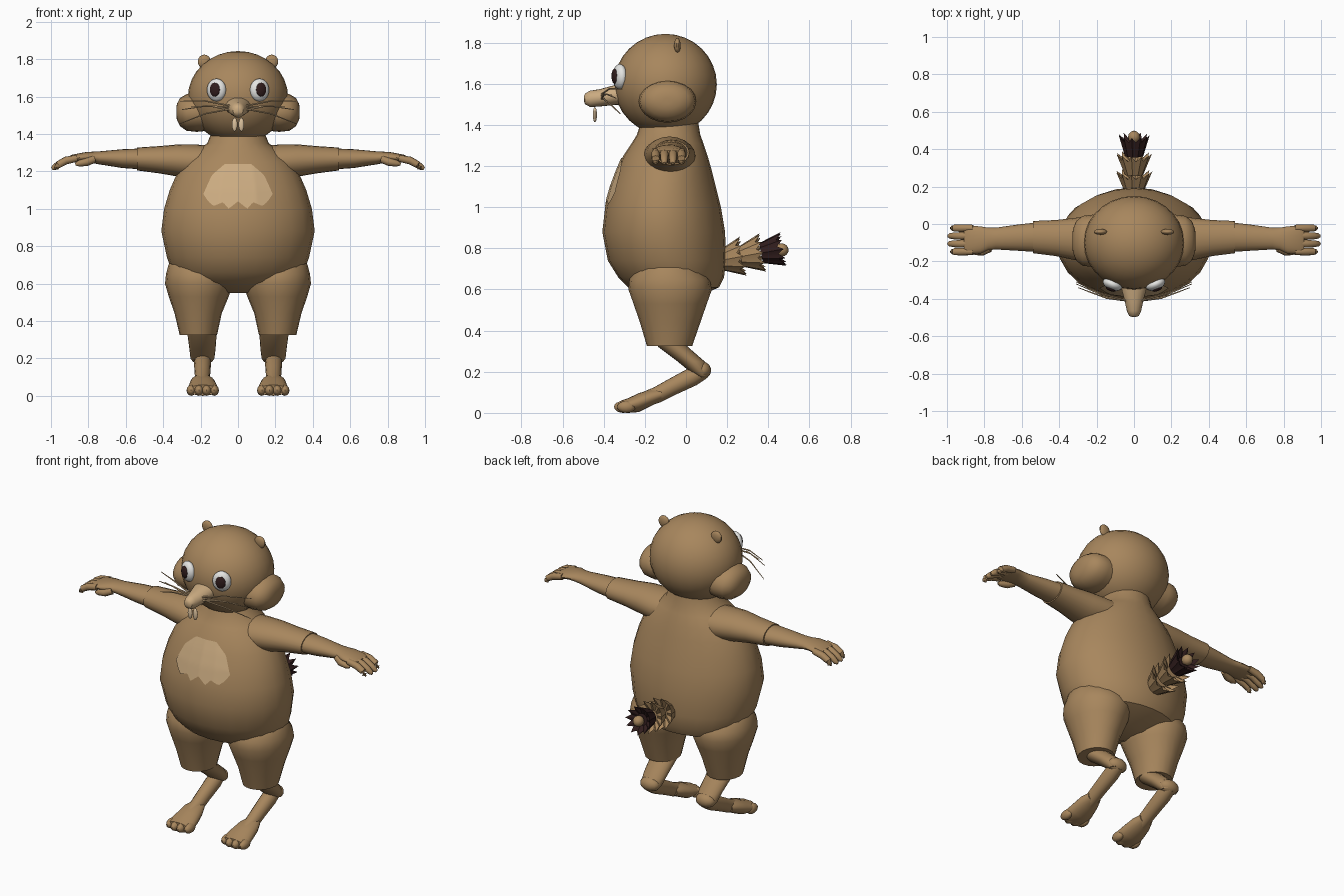
import bpy, bmesh, math
from mathutils import Vector, Matrix
from mathutils.bvhtree import BVHTree

cube = bpy.data.objects.get("Cube")
if cube:
    bpy.data.objects.remove(cube)


def material(name, r, g, b):
    m = bpy.data.materials.new(name)
    m.use_nodes = True
    m.diffuse_color = (r, g, b, 1)
    m.node_tree.nodes["Principled BSDF"].inputs["Base Color"].default_value = (r, g, b, 1)
    return m


fur = material("brown fur", 0.39, 0.24, 0.11)
tan = material("light tan", 0.60, 0.41, 0.22)
cream = material("tooth cream", 0.72, 0.54, 0.34)
white = material("eye white", 0.78, 0.78, 0.76)
dark = material("dark brown", 0.03, 0.012, 0.012)


def finish(name, bm, mat, angle=40):
    bmesh.ops.recalc_face_normals(bm, faces=bm.faces[:])
    mesh = bpy.data.meshes.new(name)
    bm.to_mesh(mesh)
    bm.free()
    mesh.materials.append(mat)
    ob = bpy.data.objects.new(name, mesh)
    bpy.context.collection.objects.link(ob)
    bpy.ops.object.select_all(action='DESELECT')
    ob.select_set(True)
    bpy.context.view_layer.objects.active = ob
    bpy.ops.object.shade_smooth_by_angle(angle=math.radians(angle))
    return ob


def skin(name, rings, mat, angle=40):
    """Join closed rings of points and cap both ends."""
    bm = bmesh.new()
    vs = [[bm.verts.new(p) for p in ring] for ring in rings]
    n = len(vs[0])
    for a, b in zip(vs, vs[1:]):
        for i in range(n):
            j = (i + 1) % n
            bm.faces.new((a[i], a[j], b[j], b[i]))
    bm.faces.new(vs[0])
    bm.faces.new(vs[-1])
    return finish(name, bm, mat, angle)


def circle(c, u, v, n):
    return [c + u * math.cos(t) + v * math.sin(t)
            for t in (2 * math.pi * i / n for i in range(n))]


def loft(name, axis, rings, mat, side=1, n=20):
    """Rings are (position on axis, centre 1, centre 2, radius 1, radius 2)."""
    k = "xyz".index(axis)
    i, j = [q for q in range(3) if q != k]
    out = []
    for pos, c1, c2, r1, r2 in rings:
        c, u, v = Vector(), Vector(), Vector()
        c[k], c[i], c[j], u[i], v[j] = pos, c1, c2, r1, r2
        ring = circle(c, u, v, n)
        out.append([Vector((p.x * side, p.y, p.z)) for p in ring])
    return skin(name, out, mat)


def tube(name, pts, mat, side=1, n=10):
    """Points are (x, y, z, radius)."""
    cs = [Vector((p[0] * side, p[1], p[2])) for p in pts]
    out = []
    for i, c in enumerate(cs):
        d = (cs[min(i + 1, len(cs) - 1)] - cs[max(i - 1, 0)]).normalized()
        u = d.orthogonal().normalized()
        out.append(circle(c, u * pts[i][3], d.cross(u) * pts[i][3], n))
    return skin(name, out, mat)


def ball(name, centre, radii, mat, turn=0, side=1, seg=20):
    bm = bmesh.new()
    bmesh.ops.create_uvsphere(bm, u_segments=seg, v_segments=seg // 2 + 2, radius=1)
    x, y, z = centre
    m = (Matrix.Translation((x * side, y, z)) @ Matrix.Rotation(turn * side, 4, 'Z')
         @ Matrix.Diagonal((*radii, 1)))
    bm.transform(m)
    return finish(name, bm, mat)


# Torso: (height, half width, front, back)
torso = [(0.55, .10, -.15, .02), (0.61, .31, -.28, .16), (0.66, .35, -.33, .185),
         (0.74, .38, -.38, .195), (0.88, .41, -.407, .19), (1.0, .395, -.393, .17),
         (1.1, .365, -.365, .145), (1.18, .33, -.335, .125), (1.25, .285, -.305, .105),
         (1.31, .22, -.265, .085), (1.35, .165, -.24, .07), (1.41, .14, -.22, .06)]
body = loft("torso", 'z', [(z, 0, (f + b) / 2, w, (b - f) / 2) for z, w, f, b in torso], fur, n=24)


# Chest patch with a ragged lower edge, laid on the torso
def lerp(table, x):
    for (x0, z0), (x1, z1) in zip(table, table[1:]):
        if x <= x1:
            return z0 + (z1 - z0) * (x - x0) / (x1 - x0)
    return table[-1][1]


tree = BVHTree.FromPolygons([v.co for v in body.data.vertices],
                            [p.vertices[:] for p in body.data.polygons])
top = [(0, 1.24), (.07, 1.24), (.14, 1.18), (.185, 1.08)]
low = [(0, 1.04), (.05, 1.0), (.08, 1.035), (.13, 1.015), (.16, 1.04), (.185, 1.079)]
bm = bmesh.new()
cols = []
for i in range(-18, 19):
    x = i * .185 / 18
    hi, lo = lerp(top, abs(x)), lerp(low, abs(x))
    col = []
    for k in range(11):
        z = lo + (hi - lo) * k / 10
        hit = tree.ray_cast(Vector((x, -2, z)), Vector((0, 1, 0)))[0]
        col.append(bm.verts.new((x, hit.y - .006, z)))
    cols.append(col)
for a, b in zip(cols, cols[1:]):
    for k in range(10):
        bm.faces.new((a[k], b[k], b[k + 1], a[k + 1]))
patch = finish("chest_patch", bm, tan)
if sum(p.normal.y for p in patch.data.polygons) > 0:
    patch.data.flip_normals()

# Head, snout
ball("head", (0, -.1, 1.597), (.268, .25, .246), fur, seg=28)
loft("snout", 'y', [(-.497, 0, 1.528, .012, .012), (-.49, 0, 1.527, .027, .027),
                    (-.465, 0, 1.527, .038, .04), (-.42, 0, 1.532, .048, .042),
                    (-.35, 0, 1.545, .066, .048), (-.28, 0, 1.55, .07, .05)], tan)

# Tail of flared, toothed cones
axis = Vector((0, .98, .18)).normalized()
up = Vector((1, 0, 0)).cross(axis)


def tail_cone(name, y, z, rim, mat):
    n, length = 22, .112
    base = Vector((0, y, z))

    def ring(r, t, zig=0):
        pts = []
        for i in range(n):
            a, odd = 2 * math.pi * i / n, i % 2
            rad = r - zig * odd * .02
            pts.append(base + axis * (t - zig * odd * .03)
                       + Vector((1, 0, 0)) * rad * math.cos(a) + up * rad * math.sin(a))
        return pts
    skin(name, [ring(.05, 0), ring(rim, length, 1), ring(.035, length * .6)], mat, 25)


tail_cone("tail_base", .17, .742, .098, fur)
tail_cone("tail_middle", .265, .76, .096, fur)
tail_cone("tail_end", .365, .777, .084, dark)
ball("tail_tip", (0, .465, .792), (.032, .034, .032), fur, seg=12)

for side, tag in ((1, "left_"), (-1, "right_")):
    # Face
    loft(tag + "cheek", 'x', [(.08, -.1, 1.515, .12, .09), (.22, -.09, 1.515, .14, .104),
                              (.275, -.09, 1.515, .133, .098), (.31, -.09, 1.517, .105, .075),
                              (.327, -.09, 1.518, .06, .042), (.33, -.09, 1.518, .02, .015)], fur, side)
    ball(tag + "ear", (.18, -.042, 1.787), (.036, .016, .037), fur, 0, side, 14)
    ball(tag + "eye", (.115, -.322, 1.635), (.054, .032, .061), white, .38, side)
    ball(tag + "pupil", (.124, -.347, 1.637), (.029, .012, .037), dark, .38, side, 16)
    ball(tag + "tooth", (.018, -.443, 1.45), (.015, .01, .037), cream, 0, side, 12)
    whisker_ends = [(.31, -.31, 1.575), (.3, -.34, 1.53), (.31, -.32, 1.455), (.25, -.36, 1.545)]
    for k, (x, y, z) in enumerate(whisker_ends):
        s = Vector((.04, -.41, 1.55 - .008 * k))
        mid = s.lerp(Vector((x, y, z)), .5) + Vector((0, -.012, .014))
        tube(f"{tag}whisker_{k}", [(*s, .005), (*mid, .004), (x, y, z, .002)], tan, side, 6)

    # Arm and hand
    loft(tag + "upper_arm", 'x', [(.10, -.08, 1.25, .13, .085), (.22, -.08, 1.25, .125, .093),
                                  (.32, -.08, 1.258, .112, .086), (.42, -.075, 1.262, .096, .073),
                                  (.54, -.07, 1.266, .086, .061)], fur, side)
    loft(tag + "forearm", 'x', [(.5, -.07, 1.266, .081, .057), (.62, -.073, 1.268, .07, .05),
                                (.74, -.078, 1.272, .058, .035), (.78, -.08, 1.275, .06, .03),
                                (.82, -.085, 1.276, .072, .026), (.89, -.085, 1.268, .077, .02),
                                (.91, -.085, 1.264, .07, .013)], fur, side)
    for k in range(4):
        y = -.022 - .042 * k
        tip = .995 if k in (1, 2) else .98
        tube(f"{tag}finger_{k}", [(.86, y, 1.27, .018), (.92, y, 1.258, .021), (.96, y, 1.236, .019),
                                  (tip - .01, y, 1.219, .015), (tip, y, 1.213, .007)], fur, side)
    tube(tag + "thumb", [(.77, -.13, 1.265, .02), (.81, -.147, 1.25, .022),
                         (.85, -.15, 1.242, .017), (.87, -.15, 1.238, .007)], fur, side)

    # Thigh, shin and heel
    loft(tag + "thigh", 'z', [(.325, .212, -.08, .1, .11), (.44, .213, -.077, .126, .147),
                              (.53, .21, -.077, .16, .178), (.60, .207, -.077, .183, .203),
                              (.65, .207, -.08, .178, .195), (.7, .2, -.085, .172, .165),
                              (.78, .18, -.085, .14, .1)], fur, side)
    loft(tag + "shin", 'z', [(.36, .192, -.09, .08, .075), (.32, .192, -.062, .077, .072),
                             (.25, .19, .025, .07, .066), (.2, .19, .068, .064, .048),
                             (.18, .19, .08, .05, .03)], fur, side)
    ball(tag + "heel", (.19, .08, .207), (.062, .042, .042), fur, 0, side, 14)
    tube(tag + "lower_leg", [(.19, .085, .205, .04), (.19, .03, .175, .046), (.19, -.07, .125, .042),
                             (.19, -.14, .088, .04), (.19, -.2, .065, .038)], fur, side, 14)
    loft(tag + "foot", 'y', [(-.12, .19, .088, .045, .03), (-.17, .19, .073, .065, .04),
                             (-.23, .188, .05, .075, .046), (-.28, .188, .036, .083, .036),
                             (-.32, .188, .03, .078, .028)], fur, side)
    for k in range(4):
        x = .127 + .041 * k
        tip = -.35 if k in (1, 2) else -.335
        ball(f"{tag}toe_{k}", (x, tip + .045, .029), (.025, .045, .029), fur, 0, side, 12)
